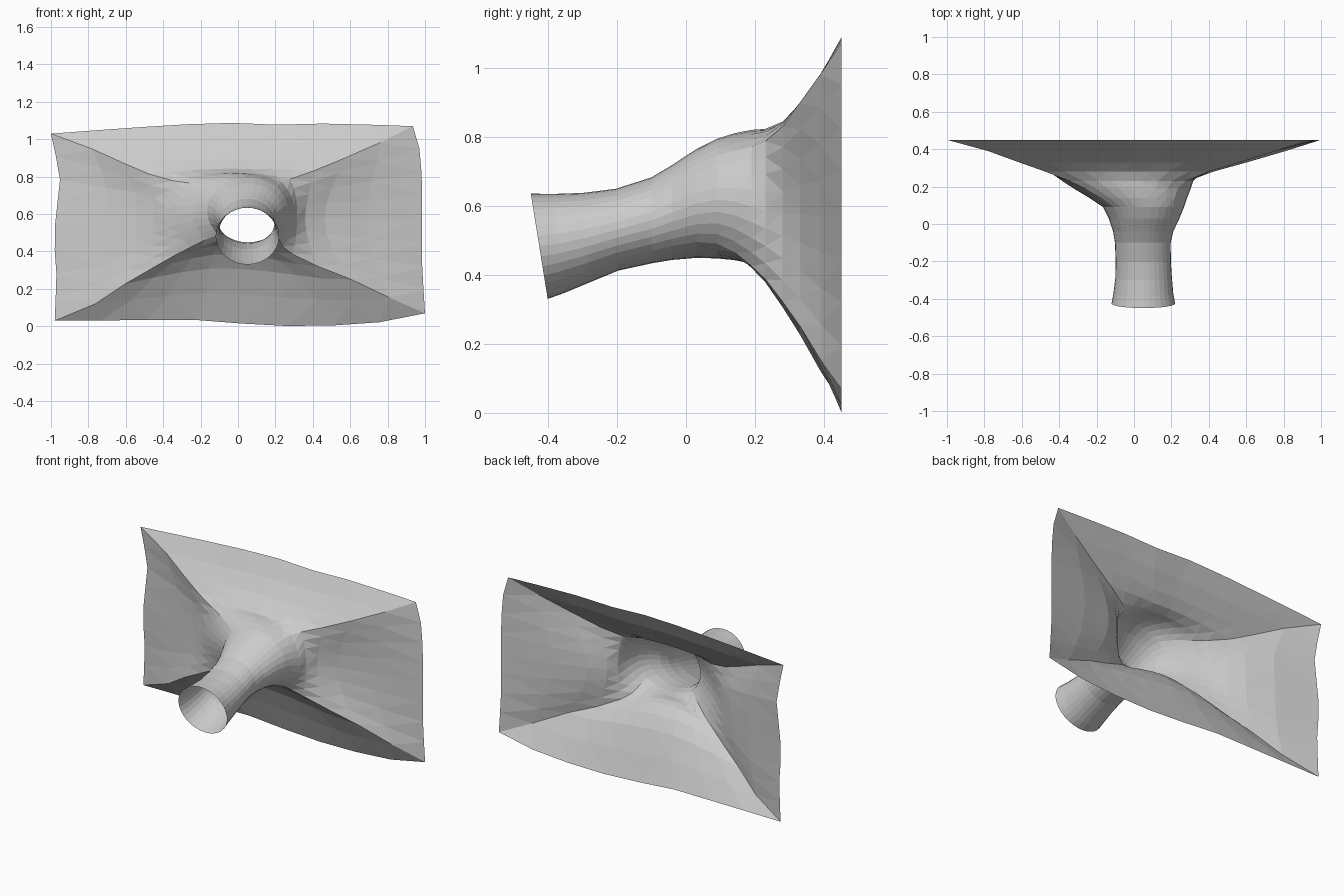
import bpy, bmesh, math
from mathutils import Vector

if "Cube" in bpy.data.objects:
    bpy.data.objects.remove(bpy.data.objects["Cube"])

SIDE = 8  # ring segments per rim side

# Rear rim outline (x, z), one list per side, counter-clockwise from the lower right corner
RIM = [
    [(1.0, 0.07), (0.985, 0.3), (0.985, 0.78), (0.97, 0.95), (0.935, 1.07)],
    [(0.935, 1.07), (0.5, 1.085), (0.1, 1.075), (-0.08, 1.092), (-0.6, 1.06), (-1.0, 1.03)],
    [(-1.0, 1.03), (-0.95, 0.8), (-0.985, 0.48), (-0.97, 0.27), (-0.98, 0.03)],
    [(-0.98, 0.03), (-0.25, 0.035), (-0.07, 0.03), (0.1, 0.0), (0.53, 0.005), (0.87, 0.03), (1.0, 0.07)],
]
SIDE_PINCH = (1.0, 0.25, 0.5, 0)   # how far each side sinks between the corner ridges
FLOOR_PINCH = (0, 0, 0, 1.0)

# Cross-sections: y, left, right, bottom, top, squareness, tilt, side pinch, floor pinch
SECTIONS = [
    (-0.425, -0.12, 0.22, 0.33, 0.635, 0, -0.16, 0, 0),
    (-0.37, -0.11, 0.21, 0.347, 0.634, 0, -0.12, 0, 0),
    (-0.29, -0.10, 0.203, 0.377, 0.637, 0, -0.07, 0, 0),
    (-0.20, -0.098, 0.197, 0.412, 0.649, 0, -0.03, 0, 0),
    (-0.10, -0.102, 0.196, 0.433, 0.682, 0, 0, 0, 0),
    (-0.04, -0.112, 0.21, 0.443, 0.718, 0, 0, 0, 0),
    (0.03, -0.135, 0.243, 0.449, 0.764, 0, 0, 0, 0),
    (0.09, -0.165, 0.268, 0.44, 0.794, 0.05, 0, 0, 0.04),
    (0.14, -0.24, 0.285, 0.412, 0.81, 0.15, 0, 0, 0.15),
    (0.19, -0.325, 0.305, 0.37, 0.82, 0.3, 0, 0, 0.33),
    (0.23, -0.40, 0.345, 0.335, 0.828, 0.5, 0, 0.07, 0.4),
    (0.28, -0.51, 0.46, 0.272, 0.86, 0.75, 0, 0.2, 0.37),
    (0.33, -0.63, 0.62, 0.20, 0.92, 0.92, 0, 0.24, 0.28),
    (0.39, -0.78, 0.81, 0.095, 1.0, 1, 0, 0.14, 0.14),
    (0.45, -1.0, 1.0, 0.0, 1.092, 1, 0, 0, 0),
]


def resample(points, count):
    """Evenly spaced points along a polyline, without the last one."""
    pts = [Vector(p) for p in points]
    lengths = [(b - a).length for a, b in zip(pts, pts[1:])]
    out = []
    for i in range(count):
        d, k = sum(lengths) * i / count, 0
        while d > lengths[k]:
            d -= lengths[k]
            k += 1
        out.append(pts[k].lerp(pts[k + 1], d / lengths[k]))
    return out


# Rim as unit coordinates (-1..1) so every section can be scaled from it
rim = [Vector((p.x, (p.y - 0.546) / 0.546)) for side in RIM for p in resample(side, SIDE)]
n = len(rim)
circle = [Vector((math.cos(a), math.sin(a)))
          for a in (2 * math.pi * i / n - math.pi / 4 for i in range(n))]

# Loft the round spout into the wide rectangular mouth
bm = bmesh.new()
rings = []
for y, left, right, bottom, top, square, tilt, side_pinch, floor_pinch in SECTIONS:
    cx, cz = (left + right) / 2, (bottom + top) / 2
    ring = []
    for i, (c, r) in enumerate(zip(circle, rim)):
        side, bell = i // SIDE, math.sin(math.pi * (i % SIDE) / SIDE)
        pinch = bell * (side_pinch * SIDE_PINCH[side] + floor_pinch * FLOOR_PINCH[side])
        p = c.lerp(r, square)
        if side % 2:
            p.y *= 1 - pinch
        else:
            p.x *= 1 - pinch
        dz = p.y * (top - bottom) / 2
        ring.append(bm.verts.new((cx + p.x * (right - left) / 2, y + dz * tilt, cz + dz)))
    rings.append(ring)
for a, b in zip(rings, rings[1:]):
    for i in range(n):
        j = (i + 1) % n
        bm.faces.new((a[i], a[j], b[j], b[i]))

# Flared part is faceted in triangles, the spout stays in quads
bmesh.ops.triangulate(bm, faces=[f for f in bm.faces if f.calc_center_median().y > 0.1])

mesh = bpy.data.meshes.new("flared_funnel")
bm.to_mesh(mesh)
bm.free()
funnel = bpy.data.objects.new("flared_funnel", mesh)
bpy.context.collection.objects.link(funnel)
